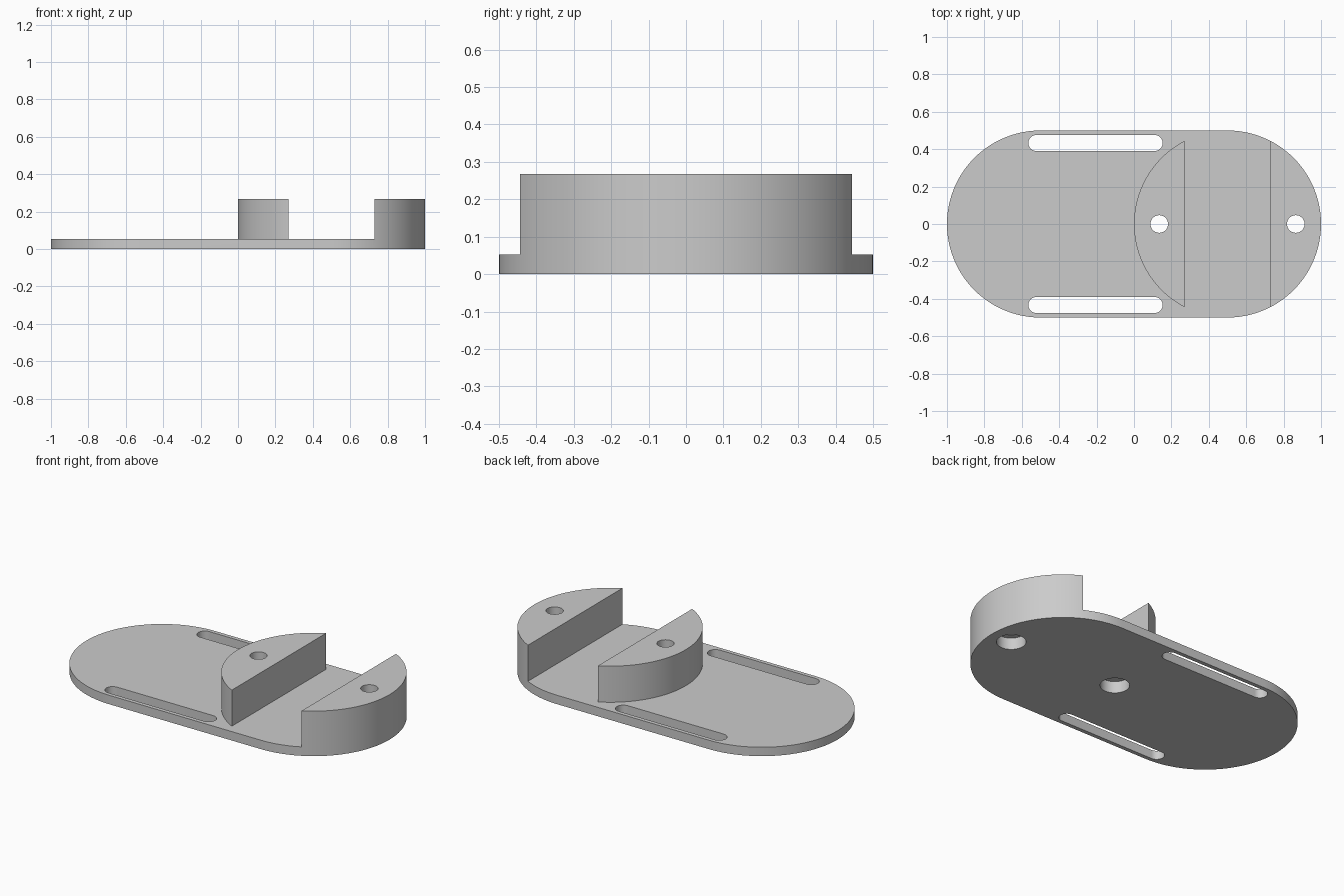
import bpy, bmesh
from math import cos, sin, pi

cube = bpy.data.objects.get("Cube")
if cube:
    bpy.data.objects.remove(cube)

BASE_T, HEIGHT = 0.053, 0.268
RADIUS = 0.5

grey = bpy.data.materials.new("light grey")
grey.use_nodes = True
colour = (0.6, 0.6, 0.6, 1)
grey.diffuse_color = colour
grey.node_tree.nodes["Principled BSDF"].inputs["Base Color"].default_value = colour


def stadium(x0, x1, y, r, steps=48):
    """Outline of two half circles centred at x0 and x1."""
    right = [(x1 + r * cos(a), y + r * sin(a))
             for a in (pi * (i / steps - 0.5) for i in range(steps + 1))]
    left = [(x0 - r * cos(a), y - r * sin(a))
            for a in (pi * (i / steps - 0.5) for i in range(steps + 1))]
    if x0 == x1:
        return right[:-1] + left[:-1]
    return right + left


def extrude(name, outline, z0, z1):
    """Solid prism from a flat outline."""
    bm = bmesh.new()
    face = bm.faces.new([bm.verts.new((x, y, z0)) for x, y in outline])
    top = bmesh.ops.extrude_face_region(bm, geom=[face])["geom"]
    bmesh.ops.translate(bm, vec=(0, 0, z1 - z0),
                        verts=[v for v in top if isinstance(v, bmesh.types.BMVert)])
    bmesh.ops.recalc_face_normals(bm, faces=bm.faces)
    mesh = bpy.data.meshes.new(name)
    bm.to_mesh(mesh)
    bm.free()
    mesh.materials.append(grey)
    obj = bpy.data.objects.new(name, mesh)
    bpy.context.collection.objects.link(obj)
    return obj


def combine(target, other, operation):
    """Apply a boolean and discard the helper."""
    mod = target.modifiers.new(operation, "BOOLEAN")
    mod.operation, mod.solver, mod.object = operation, "EXACT", other
    bpy.context.view_layer.objects.active = target
    bpy.ops.object.modifier_apply(modifier=mod.name)
    bpy.data.objects.remove(other)


# Rounded base plate with a round boss, split by a straight channel
bracket = extrude("mounting_bracket", stadium(-0.5, 0.5, 0, RADIUS), 0, BASE_T)
combine(bracket, extrude("boss", stadium(0.5, 0.5, 0, RADIUS), 0, HEIGHT), "UNION")
channel = [(0.27, -0.6), (0.73, -0.6), (0.73, 0.6), (0.27, 0.6)]
combine(bracket, extrude("channel_cutter", channel, BASE_T, 0.4), "DIFFERENCE")

# Strap slots along both long edges
for y in (-0.433, 0.433):
    slot = stadium(-0.522, 0.11, y, 0.043, 16)
    combine(bracket, extrude("slot_cutter", slot, -0.1, 0.15), "DIFFERENCE")

# Screw holes, counterbored from below
for x in (0.135, 0.865):
    for r, z1 in ((0.047, 0.4), (0.08, 0.07)):
        hole = stadium(x, x, 0, r, 24)
        combine(bracket, extrude("hole_cutter", hole, -0.1, z1), "DIFFERENCE")

# Smooth round walls, crisp edges
bpy.ops.object.select_all(action="DESELECT")
bracket.select_set(True)
bpy.context.view_layer.objects.active = bracket
bpy.ops.object.shade_smooth_by_angle(angle=pi / 6)
